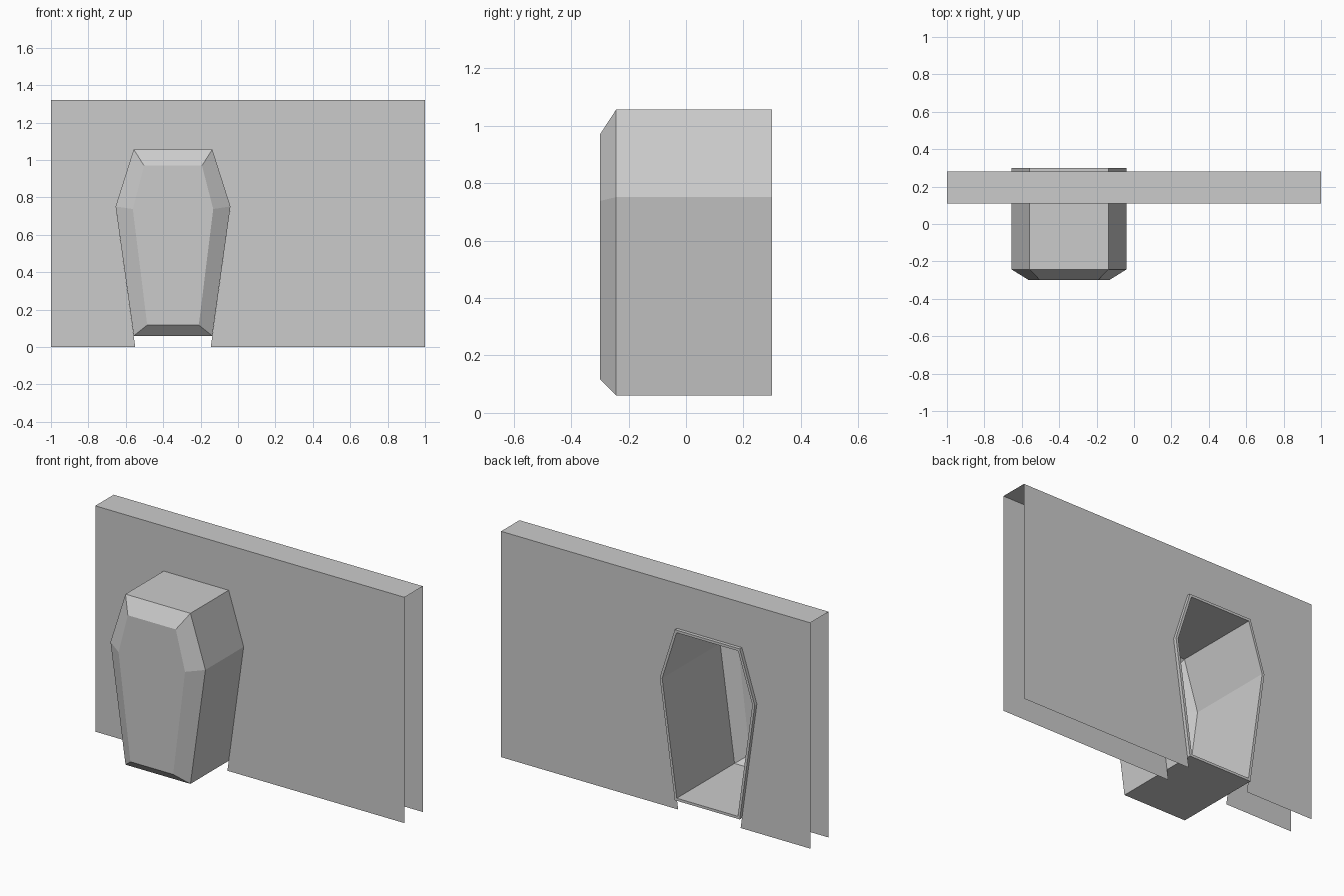
import bpy, bmesh

if "Cube" in bpy.data.objects:
    bpy.data.objects.remove(bpy.data.objects["Cube"])

CX = -0.3475                      # centre line of the niche
WALL_FRONT, WALL_BACK, WALL_TOP = 0.11, 0.28, 1.32


def make_object(name, bm):
    mesh = bpy.data.meshes.new(name)
    bm.to_mesh(mesh)
    bm.free()
    obj = bpy.data.objects.new(name, mesh)
    bpy.context.collection.objects.link(obj)
    return obj


def mirrored(half):
    """Closed outline from (half width, z) points listed bottom to top."""
    left = [(CX - w, z) for w, z in half]
    right = [(CX + w, z) for w, z in reversed(half)]
    return left + right


def ring(bm, outline, y):
    return [bm.verts.new((x, y, z)) for x, z in outline]


def bridge(bm, a, b):
    n = len(a)
    for i in range(n):
        j = (i + 1) % n
        bm.faces.new((a[i], a[j], b[j], b[i]))


# Coffin-shaped niche: open back, chamfered front
body = [(0.21, 0.06), (0.307, 0.752), (0.21, 1.057)]
face = [(0.138, 0.118), (0.215, 0.738), (0.155, 0.97)]
bm = bmesh.new()
back = ring(bm, mirrored(body), 0.30)
shoulder = ring(bm, mirrored(body), -0.243)
front = ring(bm, mirrored(face), -0.30)
bridge(bm, back, shoulder)
bridge(bm, shoulder, front)
cap = bm.faces.new(front)
bmesh.ops.recalc_face_normals(bm, faces=bm.faces)
cap.normal_update()
if cap.normal.y > 0:
    bmesh.ops.reverse_faces(bm, faces=bm.faces)
niche = make_object("coffin_niche", bm)
shell = niche.modifiers.new("shell", 'SOLIDIFY')
shell.thickness = 0.015
shell.offset = -1
shell.use_even_offset = True

# Wall: two sheets with a coffin cutout, joined along the top only
cutout = mirrored([(0.202, 0.0)] + body[1:])
outline = [(-1, 0)] + cutout + [(1, 0), (1, WALL_TOP), (-1, WALL_TOP)]
bm = bmesh.new()
sheet_front = ring(bm, outline, WALL_FRONT)
sheet_back = ring(bm, outline, WALL_BACK)
bm.faces.new(sheet_front)
bm.faces.new(sheet_back)
bm.faces.new((sheet_front[-1], sheet_front[-2], sheet_back[-2], sheet_back[-1]))
bmesh.ops.recalc_face_normals(bm, faces=bm.faces)
make_object("wall", bm)
